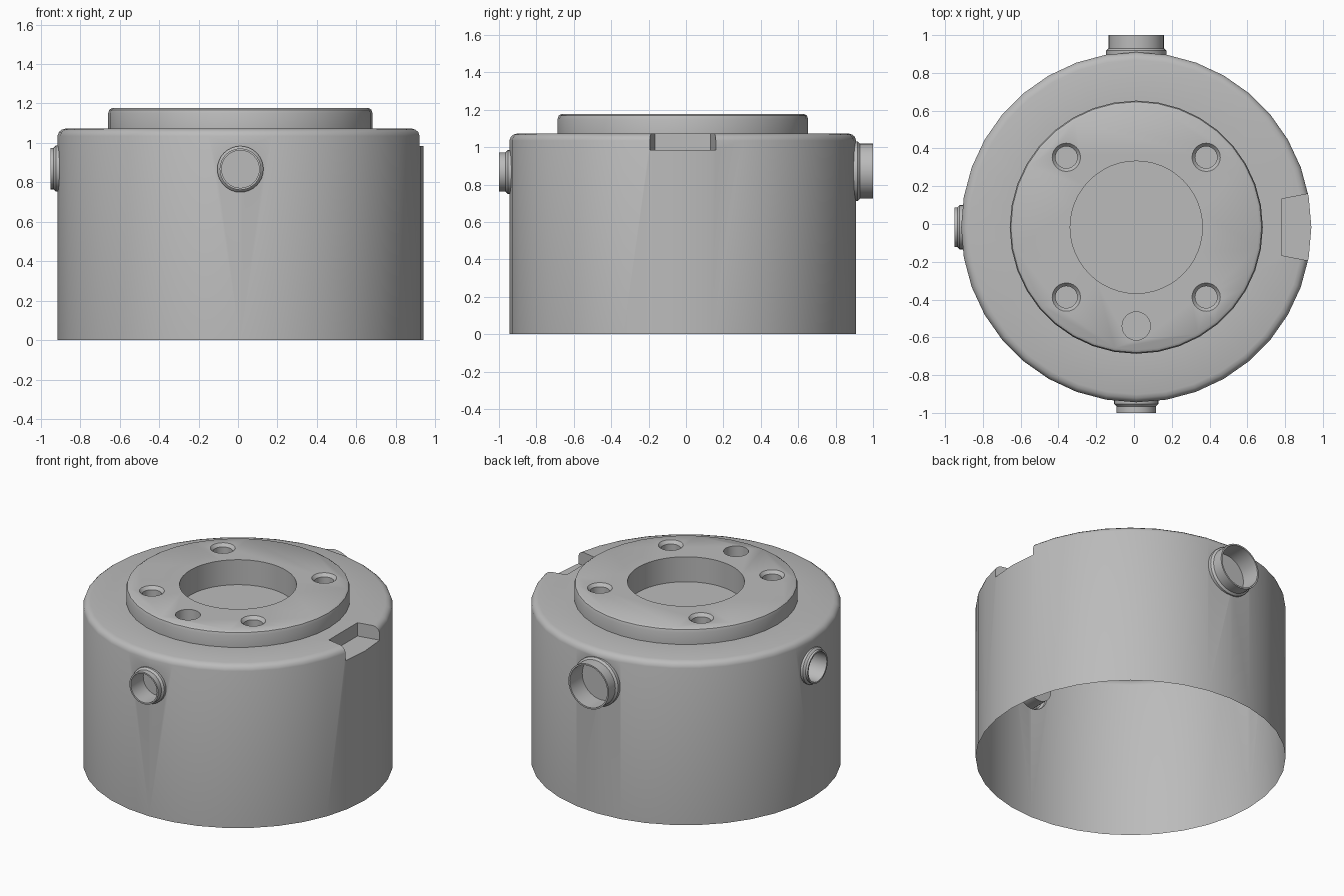
import bpy, bmesh, math
from mathutils import Vector, Matrix

scene_cube = bpy.data.objects.get("Cube")
if scene_cube:
    bpy.data.objects.remove(scene_cube, do_unlink=True)

CX, CY = 0.012, -0.017          # axis of the housing
TOP = 1.177                     # top of the raised flange

metal = bpy.data.materials.new("plain grey metal")
metal.use_nodes = True
GREY = (0.5, 0.5, 0.5, 1)
metal.diffuse_color = GREY
metal.node_tree.nodes["Principled BSDF"].inputs["Base Color"].default_value = GREY


def make_object(name, bm):
    bmesh.ops.recalc_face_normals(bm, faces=bm.faces)
    mesh = bpy.data.meshes.new(name)
    bm.to_mesh(mesh)
    bm.free()
    mesh.materials.append(metal)
    obj = bpy.data.objects.new(name, mesh)
    bpy.context.collection.objects.link(obj)
    return obj


def turned(name, profile, origin, axis=(0, 0, 1), sides=32):
    """Capped solid turned from (radius, height) points around an axis."""
    bm = bmesh.new()
    rings = []
    for radius, height in profile:
        rings.append([bm.verts.new((radius * math.cos(math.tau * i / sides),
                                    radius * math.sin(math.tau * i / sides), height))
                      for i in range(sides)])
    for low, high in zip(rings, rings[1:]):
        for i in range(sides):
            j = (i + 1) % sides
            bm.faces.new((low[i], low[j], high[j], high[i]))
    bm.faces.new(rings[0][::-1])
    bm.faces.new(rings[-1])
    turn = Vector(axis).to_track_quat('Z', 'Y').to_matrix().to_4x4()
    bm.transform(Matrix.Translation(origin) @ turn)
    return make_object(name, bm)


def combine(target, tool, operation):
    tool.hide_render = True
    mod = target.modifiers.new(operation.lower(), 'BOOLEAN')
    mod.operation, mod.object, mod.solver = operation, tool, 'EXACT'
    bpy.context.view_layer.objects.active = target
    bpy.ops.object.modifier_apply(modifier=mod.name)
    bpy.data.objects.remove(tool, do_unlink=True)


# Round housing with a rounded shoulder and a raised flange
housing = turned("housing", [
    (0.927, 0), (0.927, 1.035), (0.92, 1.055), (0.905, 1.067), (0.885, 1.073),
    (0.67, 1.073), (0.67, 1.15), (0.664, 1.168), (0.65, TOP)], (CX, CY, 0), sides=36)

# Side ports: mouth position, outward direction, radius, protruding length
ports = [((CX, -1, 0.867), (0, -1, 0), 0.105, 0.055),
         ((CX, 1, 0.872), (0, 1, 0), 0.147, 0.09),
         ((-0.95, CY, 0.87), (-1, 0, 0), 0.105, 0.035)]
for mouth, axis, r, length in ports:
    tube = turned("port_tube", [(r + 0.012, -length - 0.07), (r + 0.012, 0.008 - length),
                                (r, 0.02 - length), (r, 0)], mouth, axis)
    combine(housing, tube, 'UNION')
for mouth, axis, r, length in ports:
    bore = turned("port_bore", [(r - 0.01, -0.13), (r - 0.01, 0.05)], mouth, axis)
    combine(housing, bore, 'DIFFERENCE')

# Central recess
recess = turned("central_recess", [(0.35, TOP - 0.165), (0.35, TOP + 0.1)], (CX, CY, 0), sides=48)
combine(housing, recess, 'DIFFERENCE')

# Four countersunk screw holes
for sx in (-1, 1):
    for sy in (-1, 1):
        hole = turned("screw_hole", [(0.058, -0.165), (0.058, -0.02), (0.075, 0), (0.075, 0.1)],
                      (CX + 0.37 * sx, CY + 0.37 * sy, TOP), sides=24)
        combine(housing, hole, 'DIFFERENCE')

# Plain locating hole
pin_hole = turned("locating_hole", [(0.075, -0.165), (0.075, 0.1)], (CX, CY - 0.523, TOP), sides=24)
combine(housing, pin_hole, 'DIFFERENCE')

# Wedge-shaped notch in the shoulder
bm = bmesh.new()
bmesh.ops.create_cube(bm, size=2)
for v in bm.verts:
    x = 1.1 if v.co.x > 0 else 0.768
    v.co = (CX + x, CY + v.co.y * x * 0.194, 1.3 if v.co.z > 0 else 0.985)
combine(housing, make_object("shoulder_notch", bm), 'DIFFERENCE')

# Open the underside so the housing is a hollow shell
bm = bmesh.new()
bm.from_mesh(housing.data)
base = [f for f in bm.faces if all(v.co.z < 0.001 for v in f.verts)]
bmesh.ops.delete(bm, geom=base, context='FACES')
bm.to_mesh(housing.data)
bm.free()

# Smooth curved walls, sharp rims
bpy.ops.object.select_all(action='DESELECT')
housing.select_set(True)
bpy.context.view_layer.objects.active = housing
bpy.ops.object.shade_smooth_by_angle(angle=math.radians(35))
